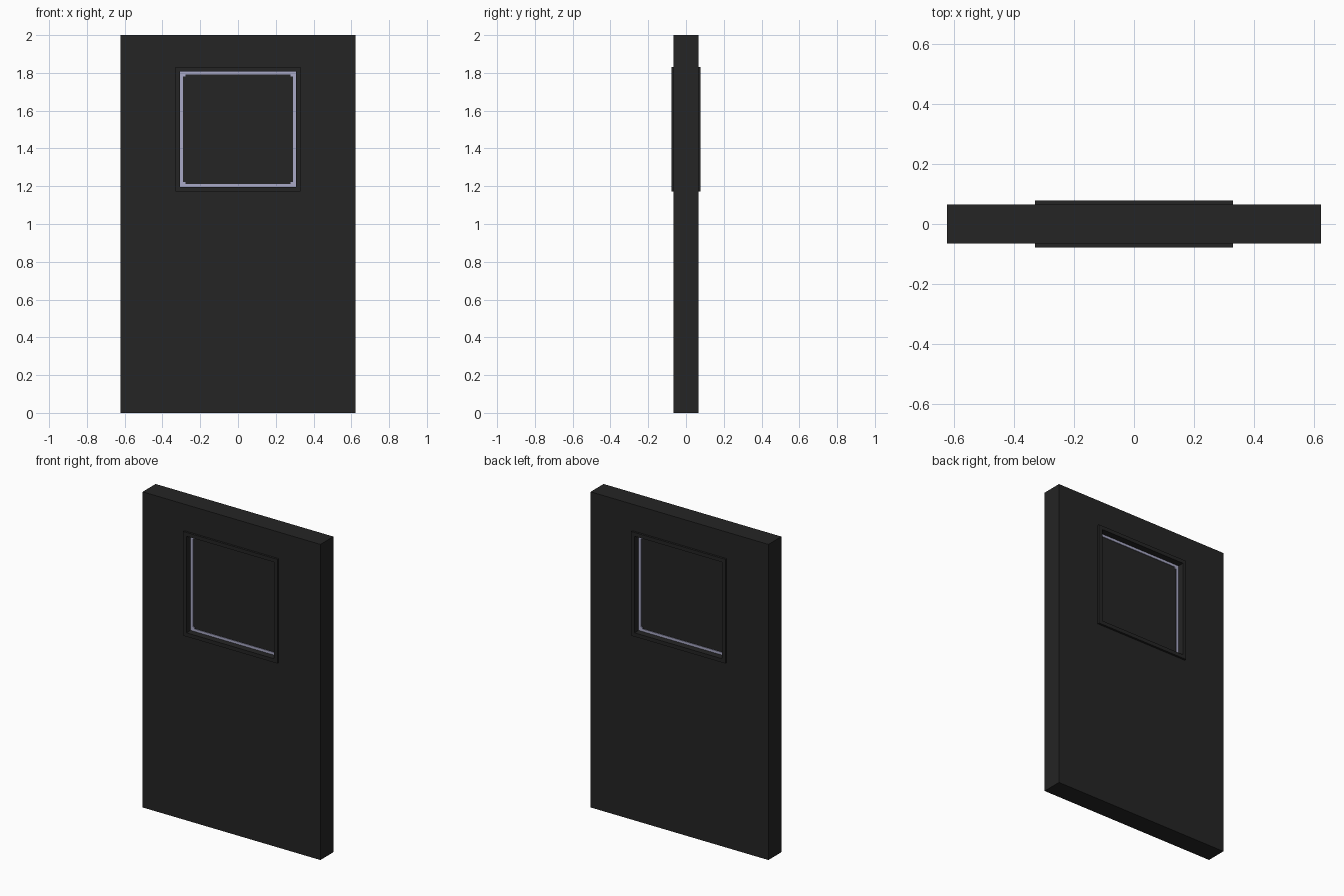
import bpy, bmesh

if "Cube" in bpy.data.objects:
    bpy.data.objects.remove(bpy.data.objects["Cube"])

ZC = 1.502  # window centre height


def material(name, rgb):
    m = bpy.data.materials.new(name)
    m.diffuse_color = (*rgb, 1)
    m.use_nodes = True
    m.node_tree.nodes["Principled BSDF"].inputs["Base Color"].default_value = m.diffuse_color
    return m


BLACK = material("black", (0.018, 0.018, 0.018))
LILAC = material("pale_lilac", (0.40, 0.40, 0.57))


def finish(bm, name, mat):
    bmesh.ops.recalc_face_normals(bm, faces=bm.faces)
    me = bpy.data.meshes.new(name)
    bm.to_mesh(me)
    bm.free()
    me.materials.append(mat)
    ob = bpy.data.objects.new(name, me)
    bpy.context.collection.objects.link(ob)
    return ob


def ring(name, outer, inner, depth, mat):
    """Rectangular frame; outer/inner = (x0, x1, z0, z1), half thickness depth."""
    bm = bmesh.new()
    loops = []
    for (x0, x1, z0, z1), y in ((outer, -depth), (outer, depth), (inner, depth), (inner, -depth)):
        loops.append([bm.verts.new((x, y, z)) for x, z in ((x0, z0), (x1, z0), (x1, z1), (x0, z1))])
    for i in range(4):
        a, b = loops[i], loops[(i + 1) % 4]
        for j in range(4):
            k = (j + 1) % 4
            bm.faces.new((a[j], a[k], b[k], b[j]))
    return finish(bm, name, mat)


def box(name, centre, size, mat):
    bm = bmesh.new()
    bmesh.ops.create_cube(bm, size=1)
    for v in bm.verts:
        v.co = [c + s * p for c, s, p in zip(centre, size, v.co)]
    return finish(bm, name, mat)


def square(h):
    return (-h, h, ZC - h, ZC + h)


# Door slab with window opening
ring("door_slab", (-0.623, 0.623, 0, 2), square(0.315), 0.065, BLACK)
# Raised window surround, proud on both sides
ring("window_surround", square(0.33), square(0.306), 0.078, BLACK)
# Recessed pale trim
ring("window_trim", square(0.308), square(0.290), 0.037, LILAC)
# Small corner blocks of the trim
for sx in (-1, 1):
    for sz in (-1, 1):
        box("trim_corner", (sx * 0.285, 0, ZC + sz * 0.285), (0.012, 0.074, 0.012), LILAC)
# Dark pane
box("window_pane", (0, 0, ZC), (0.584, 0.066, 0.584), BLACK)
